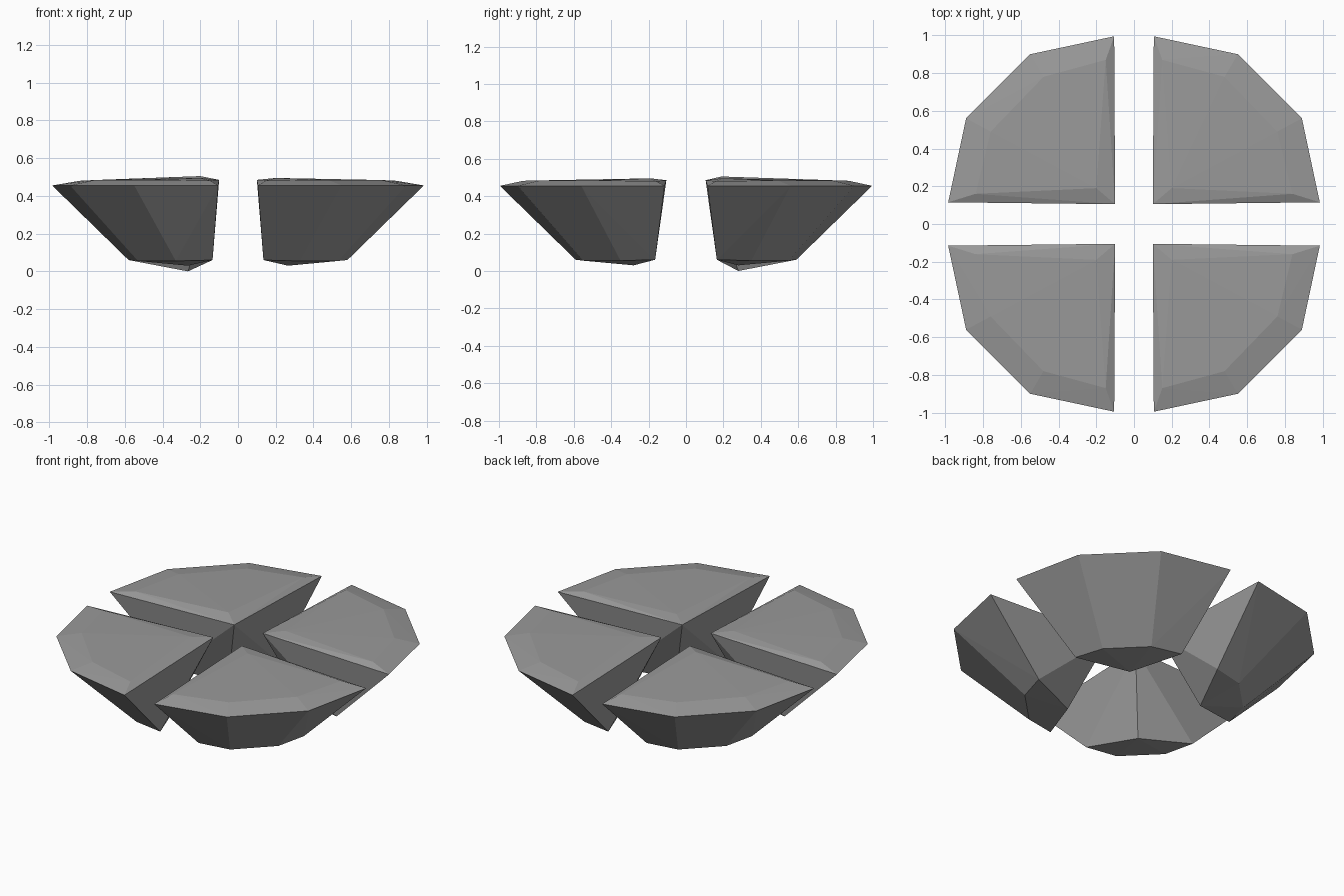
import bpy
import bmesh

if "Cube" in bpy.data.objects:
    bpy.data.objects.remove(bpy.data.objects["Cube"])

stone = bpy.data.materials.new("grey stone")
stone.diffuse_color = (0.32, 0.32, 0.32, 1.0)
stone.use_nodes = True
stone.node_tree.nodes["Principled BSDF"].inputs["Base Color"].default_value = stone.diffuse_color

# Corners of one quarter chunk: rim, bevelled crown, and narrow foot
RIM = [(0.10, 0.105, 0.485), (0.985, 0.115, 0.455), (0.89, 0.56, 0.455),
       (0.55, 0.90, 0.455), (0.105, 0.995, 0.455)]
CROWN = [(0.84, 0.16, 0.48), (0.76, 0.49, 0.484), (0.48, 0.78, 0.484),
         (0.15, 0.87, 0.482)]
FOOT = [(0.58, 0.165, 0.06), (0.53, 0.35, 0.055), (0.33, 0.55, 0.055),
        (0.135, 0.59, 0.06)]


def chunk(name, sx, sy, peak_z, tip_z):
    """Faceted convex chunk mirrored into the quadrant given by the signs."""
    peak = (0.20, 0.19, peak_z)
    tip = (0.265, 0.28, tip_z)
    bm = bmesh.new()
    for x, y, z in RIM + CROWN + FOOT + [peak, tip]:
        bm.verts.new((x * sx, y * sy, z))
    bmesh.ops.convex_hull(bm, input=bm.verts[:])
    bmesh.ops.recalc_face_normals(bm, faces=bm.faces[:])
    mesh = bpy.data.meshes.new(name)
    bm.to_mesh(mesh)
    bm.free()
    mesh.materials.append(stone)
    obj = bpy.data.objects.new(name, mesh)
    bpy.context.collection.objects.link(obj)
    return obj


# Four chunks around a cross-shaped gap; the back left one is slightly taller
chunk("front_right_chunk", 1, -1, 0.495, 0.03)
chunk("front_left_chunk", -1, -1, 0.495, 0.03)
chunk("back_right_chunk", 1, 1, 0.495, 0.03)
chunk("back_left_chunk", -1, 1, 0.505, 0.0)
